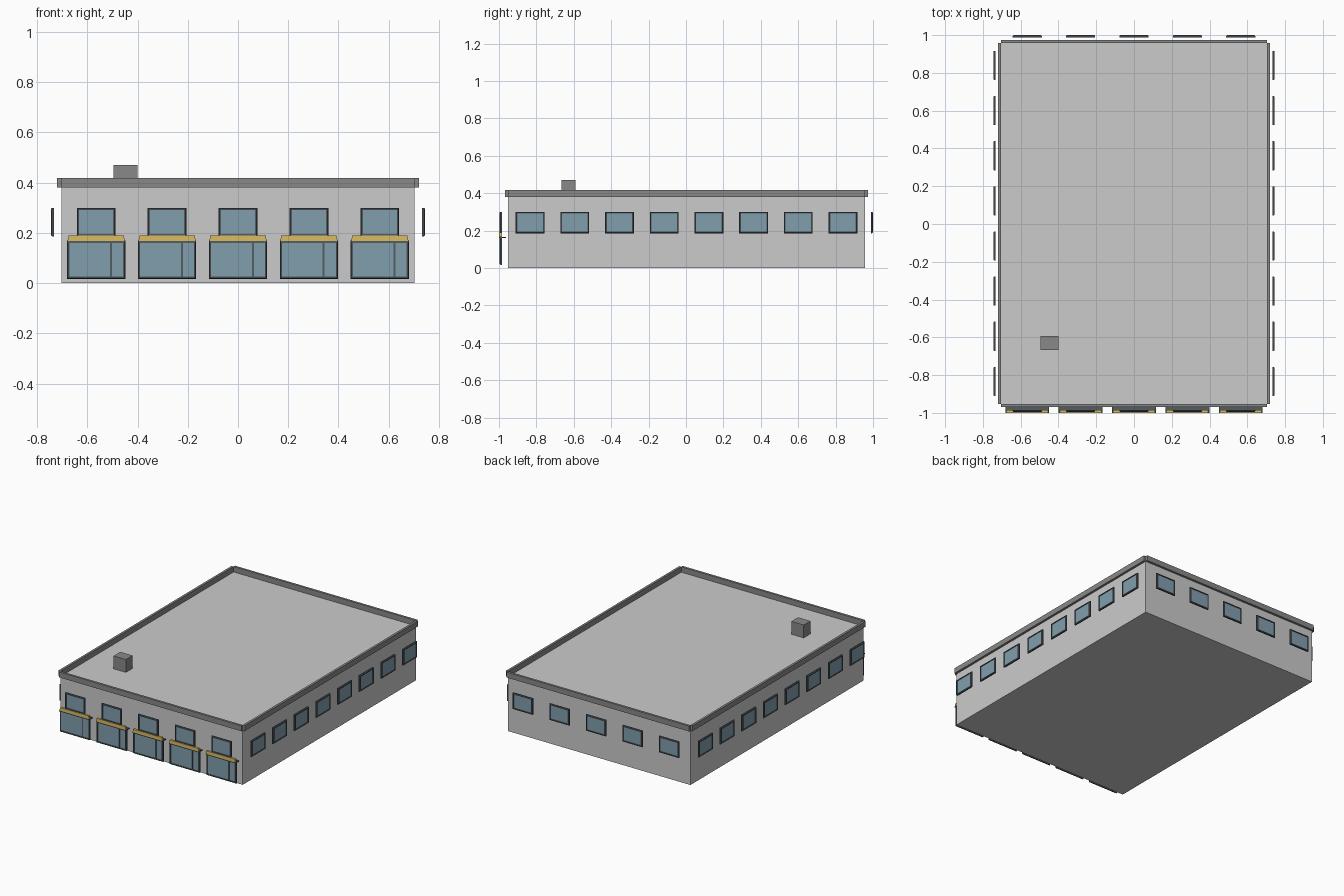
import bpy, bmesh
from math import pi
from mathutils import Matrix

if "Cube" in bpy.data.objects:
    bpy.data.objects.remove(bpy.data.objects["Cube"])


def mat(name, c):
    m = bpy.data.materials.new(name)
    m.diffuse_color = (*c, 1)
    m.use_nodes = True
    m.node_tree.nodes["Principled BSDF"].inputs["Base Color"].default_value = m.diffuse_color
    return m


GLASS = mat("glass_blue", (0.22, 0.34, 0.42))
FRAME = mat("frame_dark", (0.09, 0.11, 0.12))
YELLOW = mat("awning_yellow", (0.72, 0.5, 0.12))
TRIM = mat("trim_grey", (0.25, 0.25, 0.25))


def finish(name, bm, m=None, place=None):
    bmesh.ops.recalc_face_normals(bm, faces=bm.faces)
    me = bpy.data.meshes.new(name)
    bm.to_mesh(me)
    bm.free()
    ob = bpy.data.objects.new(name, me)
    bpy.context.collection.objects.link(ob)
    if m:
        me.materials.append(m)
    if place:
        ob.matrix_world = place
    return ob


def box(name, x, y, z, m=None, place=None):
    bm = bmesh.new()
    bmesh.ops.create_cube(bm, size=1)
    for v in bm.verts:
        v.co = [a[0] if c < 0 else a[1] for a, c in zip((x, y, z), v.co)]
    return finish(name, bm, m, place)


def frame(name, w, h, d, t, place):
    # rectangular ring facing -y, outer edge chamfered towards the front
    bm = bmesh.new()
    c = 0.004
    loops = []
    for inset, y in ((0, 0), (0, -d * 0.6), (c, -d), (t, -d), (t, 0)):
        a, b = w / 2 - inset, h / 2 - inset
        loops.append([bm.verts.new((sx * a, y, sz * b))
                      for sx, sz in ((-1, -1), (1, -1), (1, 1), (-1, 1))])
    for i in range(5):
        p, q = loops[i], loops[(i + 1) % 5]
        for k in range(4):
            bm.faces.new((p[k], p[(k + 1) % 4], q[(k + 1) % 4], q[k]))
    return finish(name, bm, FRAME, place)


def window(name, w, h, place):
    d, t = 0.012, 0.009
    frame(name + "_frame", w, h, d, t, place)
    box(name + "_glass", (t - w / 2, w / 2 - t), (-0.007, -0.003),
        (t - h / 2, h / 2 - t), GLASS, place)


def at(x, y, z, angle=0):
    return Matrix.Translation((x, y, z)) @ Matrix.Rotation(angle, 4, 'Z')


# main block, with four separate parapet strips leaving notched corners
X, Y0, Y1, H, TOP = 0.704, -0.953, 0.957, 0.38, 0.418
box("building_body", (-X, X), (Y0, Y1), (0, H))
box("parapet_front", (-X, X), (Y0 - 0.016, Y0), (H, TOP), TRIM)
box("parapet_back", (-X, X), (Y1, Y1 + 0.016), (H, TOP), TRIM)
box("parapet_left", (-X - 0.016, -X), (Y0, Y1), (H, TOP), TRIM)
box("parapet_right", (X, X + 0.016), (Y0, Y1), (H, TOP), TRIM)
box("roof_vent", (-0.495, -0.40), (-0.666, -0.592), (H, 0.47), TRIM)

# upper windows stand just off each wall
W, WH, WZ = 0.154, 0.114, 0.243
for i in range(8):
    y = 0.003 + (i - 3.5) * 0.239
    window("right_window", W, WH, at(0.733, y, WZ, pi / 2))
    window("left_window", W, WH, at(-0.733, y, WZ, -pi / 2))

for i in range(5):
    x = (i - 2) * 0.2825
    window("front_window", W, WH, at(x, -0.984, WZ))
    window("back_window", W, WH, at(x, 0.988, WZ, pi))
    # shop front with off-centre mullion
    p = at(x, -0.984, 0.093)
    window("shop_window", 0.232, 0.152, p)
    box("shop_mullion", (0.055, 0.063), (-0.011, -0.001), (-0.067, 0.067), FRAME, p)
    # dark ledge with yellow awning band above it
    box("awning_ledge", (x - 0.116, x + 0.116), (-1.0, -0.962), (0.161, 0.167), FRAME)
    band = box("awning_band", (x - 0.114, x + 0.114), (-1.0, -0.985), (0.167, 0.189), YELLOW)
    for v in band.data.vertices:
        if v.co.z > 0.18:
            v.co.x = x + (v.co.x - x) * 0.97
